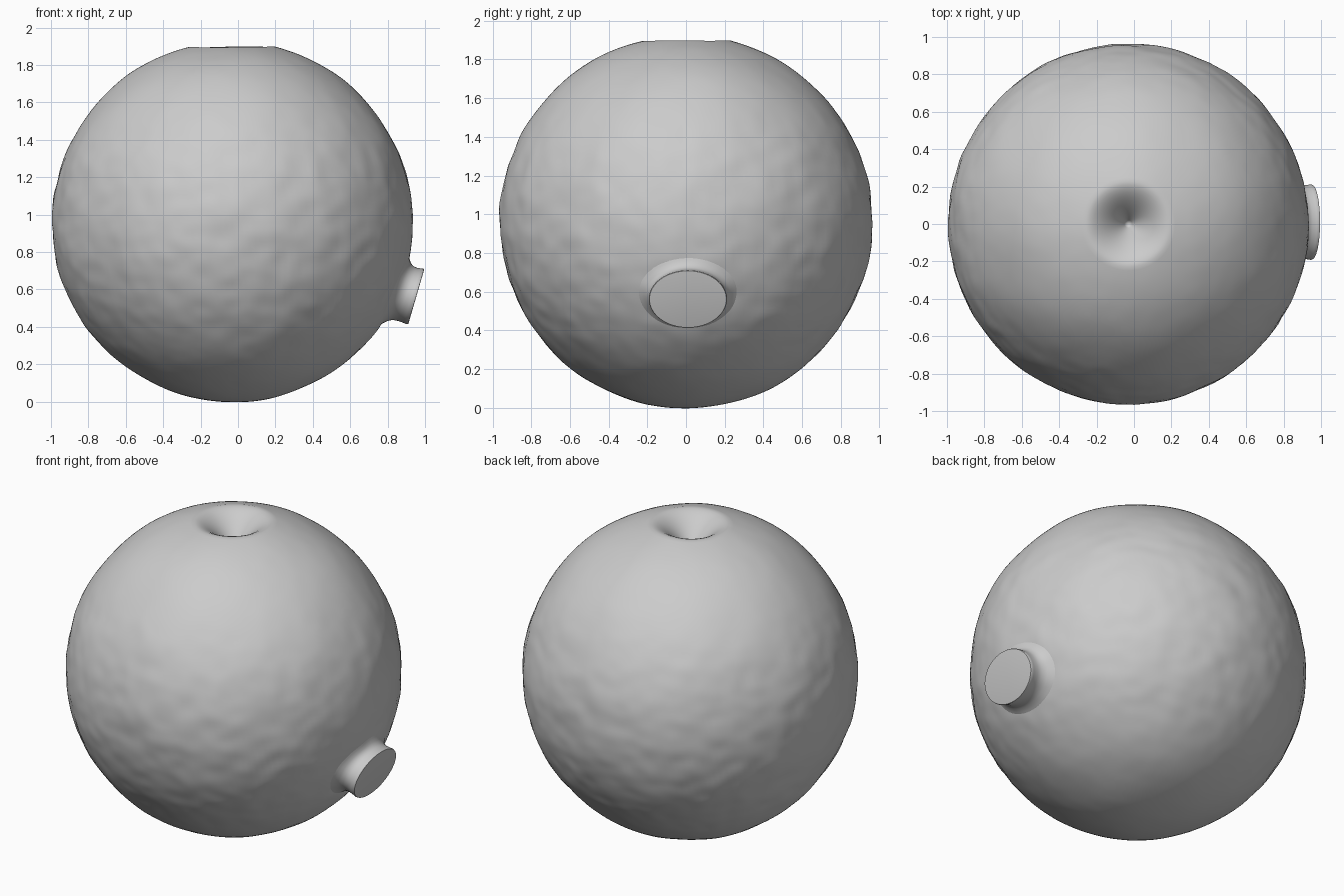
import bpy, bmesh, math
from mathutils import Vector, noise

if "Cube" in bpy.data.objects:
    bpy.data.objects.remove(bpy.data.objects["Cube"])

CENTRE = Vector((-0.03, 0, 0.96))
R = 0.963


def smooth(e0, e1, x):
    t = min(1, max(0, (x - e0) / (e1 - e0)))
    return t * t * (3 - 2 * t)


def skin(d):
    """Point of the bumpy peel in direction d, with the dimple at the top."""
    rough = 1 - smooth(0.3, 0.85, abs(d.z + 0.1))
    rough = 0.15 + 0.85 * rough
    rad = R + 0.006 * noise.noise(d * 3.0)
    rad += rough * (0.005 * noise.noise(d * 7 + Vector((3, 1, 5)))
                    + 0.004 * noise.noise(d * Vector((1, 1, 1.3)).length * 6))
    p = CENTRE + d * rad
    r = math.hypot(p.x - CENTRE.x, p.y) / 0.23
    if d.z > 0 and r < 1:
        p.z -= 0.23 * (1 - r) ** 1.5
    return p


def add_object(name, bm):
    bmesh.ops.recalc_face_normals(bm, faces=bm.faces)
    me = bpy.data.meshes.new(name)
    bm.to_mesh(me)
    bm.free()
    ob = bpy.data.objects.new(name, me)
    bpy.context.collection.objects.link(ob)
    bpy.ops.object.select_all(action='DESELECT')
    ob.select_set(True)
    bpy.context.view_layer.objects.active = ob
    bpy.ops.object.shade_smooth_by_angle(angle=math.radians(50))
    return ob


# round body with uneven peel and a pit on top
bm = bmesh.new()
bmesh.ops.create_uvsphere(bm, u_segments=192, v_segments=144, radius=1)
for v in bm.verts:
    v.co = skin(v.co.normalized())
add_object("round_body", bm)

# oval stub on the side, flaring into the body
axis = Vector((0.96, 0, -0.28)).normalized()
up = Vector((0.28, 0, 0.96)).normalized()
side = Vector((0, 1, 0))
face_centre = Vector((0.953, 0.01, 0.56))


def face_point(a, s):
    return face_centre + up * (0.155 * s * math.cos(a)) + side * (0.202 * s * math.sin(a))


def base_point(a, s):
    """Slide a rim point back along the stub axis onto the body."""
    q = face_point(a, s) - CENTRE
    b = q.dot(axis)
    t = -b + math.sqrt(max(0, b * b - q.length_squared + R * R))
    return skin((q + axis * t).normalized())


# (scale, fraction from body to end face)
profile = [(1.36, -0.06), (1.2, 0.03), (1.08, 0.14), (0.99, 0.32),
           (0.97, 0.55), (0.985, 0.8), (1.0, 0.93), (0.985, 0.99), (0.95, 1.0)]
bm = bmesh.new()
N = 64
rings = []
for s, f in profile:
    ring = []
    for i in range(N):
        a = 2 * math.pi * i / N
        ring.append(bm.verts.new(base_point(a, s).lerp(face_point(a, s), f)))
    rings.append(ring)
for r0, r1 in zip(rings, rings[1:]):
    for i in range(N):
        j = (i + 1) % N
        bm.faces.new((r0[i], r0[j], r1[j], r1[i]))
bm.faces.new(rings[-1])
add_object("side_stub", bm)
